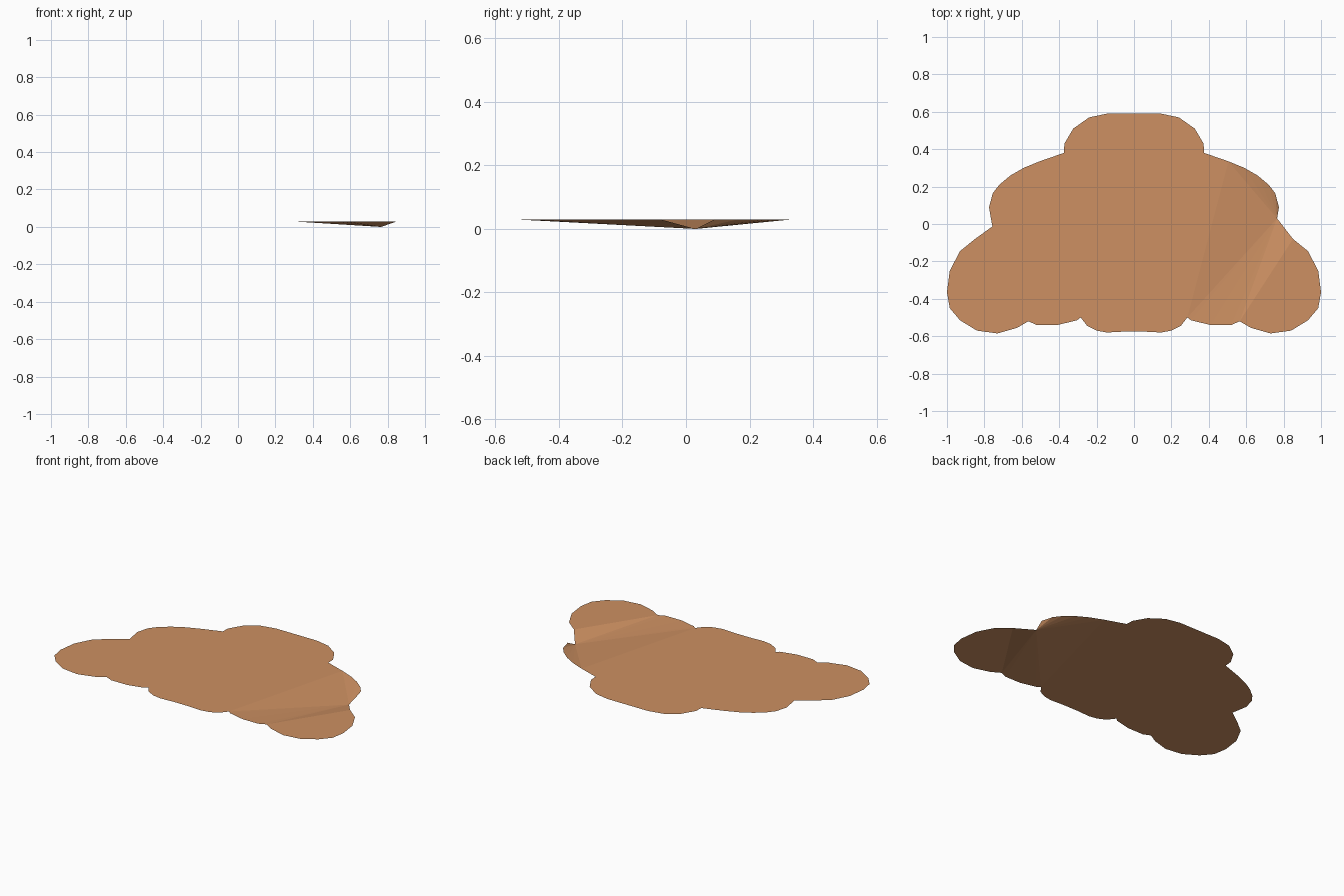
import bpy, bmesh

if "Cube" in bpy.data.objects:
    bpy.data.objects.remove(bpy.data.objects["Cube"])

# Right half of the cloud outline, from top centre clockwise to bottom centre
half = [(0.145, 0.59), (0.24, 0.57), (0.325, 0.51), (0.372, 0.43), (0.375, 0.38),
        (0.505, 0.335), (0.59, 0.30), (0.66, 0.26), (0.72, 0.21), (0.755, 0.165),
        (0.775, 0.09),
        (0.765, 0.03),                       # tip that sags to the ground
        (0.85, -0.08), (0.93, -0.145), (0.985, -0.25), (1.0, -0.365),
        (0.985, -0.45), (0.93, -0.515), (0.84, -0.57), (0.73, -0.585),
        (0.625, -0.555), (0.565, -0.52), (0.52, -0.54), (0.41, -0.54),
        (0.305, -0.515), (0.285, -0.50), (0.25, -0.545), (0.20, -0.57),
        (0.145, -0.58), (0.05, -0.575)]
TIP, FAN_TOP, FAN_END = 11, 5, 25
TOP = 0.03

tan = bpy.data.materials.new("warm tan")
tan.diffuse_color = (0.61, 0.28, 0.122, 1)
tan.use_nodes = True
tan.node_tree.nodes["Principled BSDF"].inputs["Base Color"].default_value = tan.diffuse_color

bm = bmesh.new()
right = [bm.verts.new((x, y, 0.0 if i == TIP else TOP)) for i, (x, y) in enumerate(half)]
left = []
for i, (x, y) in enumerate(half):
    left.append(bm.verts.new((-x, y, TOP)))
    if i == TIP:                             # left notch is not pulled up
        left.append(bm.verts.new((-0.757, -0.013, TOP)))


def face(verts):
    f = bm.faces.new(verts)
    f.normal_update()
    if f.normal.z < 0:
        f.normal_flip()
    return f


# Flat ngons: main sheet and lower right lobe
main = face(right[:FAN_TOP + 1] + right[FAN_END:] + left[::-1])
lobe = face(right[TIP + 1:22])

# Fan of triangles sloping down to the sagging tip
ring = right[TIP + 1:TIP + 2] + right[21:FAN_END + 1] + right[FAN_TOP:TIP]
for a, b in zip(ring, ring[1:]):
    face([right[TIP], a, b])

bmesh.ops.triangulate(bm, faces=[main, lobe])
mesh = bpy.data.meshes.new("cloud_sheet")
bm.to_mesh(mesh)
bm.free()
mesh.materials.append(tan)
obj = bpy.data.objects.new("cloud_sheet", mesh)
bpy.context.collection.objects.link(obj)
